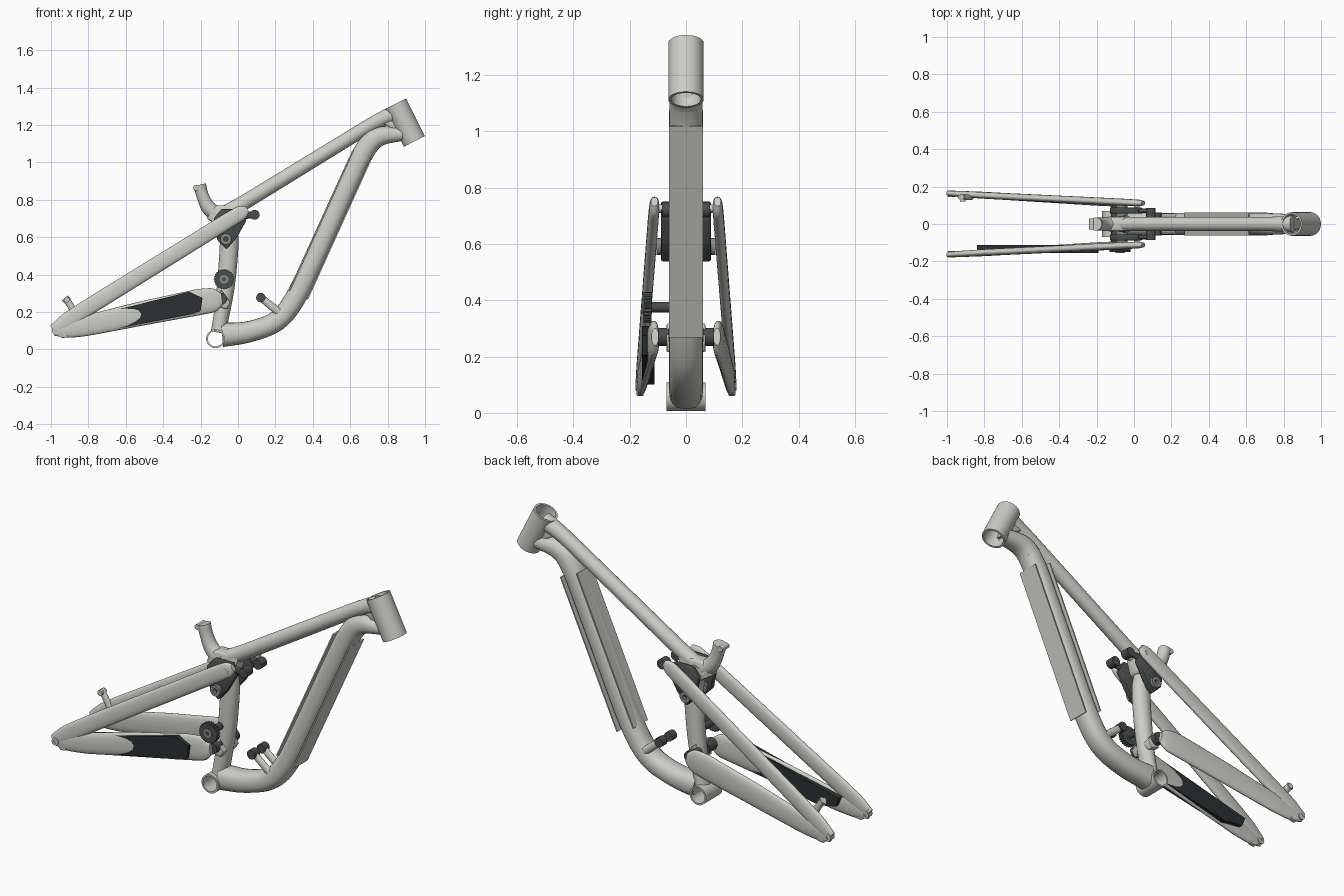
import bpy, bmesh, math
from mathutils import Vector

if "Cube" in bpy.data.objects:
    bpy.data.objects.remove(bpy.data.objects["Cube"])


def material(name, c):
    m = bpy.data.materials.new(name)
    m.diffuse_color = (c[0], c[1], c[2], 1)
    m.use_nodes = True
    m.node_tree.nodes["Principled BSDF"].inputs["Base Color"].default_value = m.diffuse_color
    return m


GREY = material("frame_grey", (0.60, 0.61, 0.57))
DARK = material("dark_rubber", (0.025, 0.03, 0.03))
BLACK = material("dark_metal", (0.07, 0.075, 0.075))
STEEL = material("bolt_grey", (0.25, 0.26, 0.26))


def finish(name, bm, mat):
    bmesh.ops.recalc_face_normals(bm, faces=bm.faces)
    me = bpy.data.meshes.new(name)
    bm.to_mesh(me)
    bm.free()
    ob = bpy.data.objects.new(name, me)
    bpy.context.collection.objects.link(ob)
    me.materials.append(mat)
    bpy.ops.object.select_all(action='DESELECT')
    bpy.context.view_layer.objects.active = ob
    ob.select_set(True)
    bpy.ops.object.shade_smooth_by_angle(angle=math.radians(40))
    return ob


def rounded(pts, reach, steps=6):
    # round each corner of a path whose points also carry their radii
    P = [list(map(float, p)) for p in pts]
    mix = lambda a, b, t: [u + (v - u) * t for u, v in zip(a, b)]
    out = [P[0]]
    for a, b, c in zip(P, P[1:], P[2:]):
        la = math.dist(a[:3], b[:3])
        lc = math.dist(c[:3], b[:3])
        s = mix(b, a, min(0.48, reach / la))
        e = mix(b, c, min(0.48, reach / lc))
        for i in range(steps + 1):
            t = i / steps
            out.append(mix(mix(s, b, t), mix(b, e, t), t))
    return out + [P[-1]]


def tube(name, pts, mat=GREY, reach=0.08, n=24, power=1.0):
    # swept tube; point = x, y, z, radius in side plane, radius across
    path = rounded(pts, reach)
    bm = bmesh.new()
    rings = []
    for i, p in enumerate(path):
        a, b = path[max(i - 1, 0)], path[min(i + 1, len(path) - 1)]
        d = Vector((b[0] - a[0], 0, b[2] - a[2])).normalized()
        nrm = Vector((-d.z, 0, d.x))
        ring = []
        for k in range(n):
            t = 2 * math.pi * k / n
            c, s = math.cos(t), math.sin(t)
            c = math.copysign(abs(c) ** power, c)
            s = math.copysign(abs(s) ** power, s)
            ring.append(bm.verts.new(Vector(p[:3]) + nrm * p[3] * c + Vector((0, p[4] * s, 0))))
        rings.append(ring)
    for r, q in zip(rings, rings[1:]):
        for k in range(n):
            bm.faces.new((r[k], r[(k + 1) % n], q[(k + 1) % n], q[k]))
    bm.faces.new(rings[0])
    bm.faces.new(rings[-1])
    return finish(name, bm, mat)


def rod(name, a, b, r, mat=BLACK, inner=0, n=32, teeth=0):
    # solid or hollow cylinder between two points
    a, b = Vector(a), Vector(b)
    q = (b - a).to_track_quat('Z', 'Y')
    bm = bmesh.new()

    def ring(c, rad, notch=0):
        return [bm.verts.new(c + q @ Vector((math.cos(2 * math.pi * k / n), math.sin(2 * math.pi * k / n), 0))
                             * rad * (1 - notch * (k % 2))) for k in range(n)]
    loops = [ring(a, r, teeth), ring(b, r, teeth)]
    if inner:
        loops += [ring(b, inner), ring(a, inner)]
    pairs = list(zip(loops, loops[1:] + (loops[:1] if inner else [])))
    for u, v in pairs:
        for k in range(n):
            bm.faces.new((u[k], u[(k + 1) % n], v[(k + 1) % n], v[k]))
    if not inner:
        bm.faces.new(loops[0])
        bm.faces.new(loops[1])
    return finish(name, bm, mat)


def plate(name, outline, y0, y1, mat=BLACK, bevel=0.0):
    # side-view outline extruded across the frame
    bm = bmesh.new()
    f = bm.faces.new([bm.verts.new((x, y0, z)) for x, z in outline])
    g = bmesh.ops.extrude_face_region(bm, geom=[f])
    bmesh.ops.translate(bm, vec=(0, y1 - y0, 0), verts=[v for v in g['geom'] if isinstance(v, bmesh.types.BMVert)])
    if bevel:
        bmesh.ops.bevel(bm, geom=bm.edges[:], offset=bevel, segments=2, affect='EDGES', profile=0.5)
    return finish(name, bm, mat)


# head tube and bottom bracket shell, both hollow
rod("head_tube", (0.842, 0, 1.313), (0.943, 0, 1.112), 0.063, GREY, 0.053, 48)
rod("bottom_bracket_shell", (-0.12, -0.07, 0.057), (-0.12, 0.07, 0.057), 0.05, GREY, 0.041, 40)

# front triangle
tube("top_tube", [(-0.13, 0, 0.70, .04, .04), (0.0, 0, 0.765, .04, .038), (0.75, 0, 1.225, .038, .038),
                  (0.85, 0, 1.265, .046, .045)])
tube("down_tube", [(-0.085, 0, 0.078, .065, .06), (0.05, 0, 0.088, .056, .06), (0.22, 0, 0.145, .054, .06),
                   (0.32, 0, 0.29, .056, .06), (0.67, 0, 1.06, .056, .06), (0.74, 0, 1.145, .055, .058),
                   (0.88, 0, 1.15, .035, .05)], reach=0.11, power=0.85)
tube("seat_tube", [(-0.105, 0, 0.09, .04, .05), (-0.085, 0, 0.20, .042, .045), (-0.065, 0, 0.33, .048, .045),
                   (-0.05, 0, 0.5, .05, .045), (-0.045, 0, 0.62, .05, .045), (-0.09, 0, 0.74, .05, .042)])
tube("seat_post_stub", [(-0.07, 0, 0.70, .045, .042), (-0.155, 0, 0.745, .04, .038), (-0.19, 0, 0.82, .032, .033),
                        (-0.205, 0, 0.88, .034, .035)], reach=0.05)
rod("seat_clamp_bolt", (-0.225, -0.03, 0.865), (-0.225, 0.03, 0.865), 0.015, GREY, n=16)
plate("head_gusset", [(0.77, 1.21), (0.86, 1.26), (0.90, 1.14), (0.83, 1.15), (0.81, 1.19)], -0.03, 0.03, GREY, 0.008)
plate("seat_gusset", [(-0.17, 0.70), (-0.12, 0.77), (0.03, 0.77), (0.0, 0.66), (-0.07, 0.64)], -0.038, 0.038, GREY, 0.012)

# flat guards on the two faces of the down tube
d = Vector((0.36, 0.79)).normalized()
m = Vector((-d.y, d.x))
for label, off in (("inner", 0.052), ("outer", -0.055)):
    a, b = Vector((0.325, 0.29)) + m * off, Vector((0.665, 1.04)) + m * off
    plate(label + "_down_tube_guard", [a, b, b + m * 0.007, a + m * 0.007], -0.061, 0.061, GREY)

# swing arm, rocker and mounts on both sides
for side, s in (("near", -1), ("far", 1)):
    tube(side + "_seat_stay", [(0.05, s * .112, 0.75, .018, .012), (0.025, s * .112, 0.735, .040, .018),
                               (-0.05, s * .116, 0.69, .042, .019), (-0.80, s * .153, 0.226, .044, .018),
                               (-0.92, s * .160, 0.148, .044, .017), (-0.99, s * .164, 0.105, .026, .014)],
         reach=0.03, power=0.85)
    tube(side + "_chain_stay", [(-0.985, s * .164, 0.10, .026, .012), (-0.92, s * .160, 0.105, .045, .016),
                                (-0.82, s * .155, 0.125, .055, .018), (-0.50, s * .136, 0.195, .065, .019),
                                (-0.20, s * .118, 0.255, .070, .020), (-0.12, s * .112, 0.265, .064, .018),
                                (-0.085, s * .11, 0.27, .030, .012)], reach=0.03, power=0.85)
    rod(side + "_dropout_bolt", (-0.975, s * .145, 0.10), (-0.975, s * .18, 0.10), 0.02, GREY, 0.009, 20)
    plate(side + "_dropout", [(-0.99, 0.13), (-0.93, 0.13), (-0.91, 0.065), (-0.945, 0.06), (-0.965, 0.08), (-0.99, 0.085)],
          s * .15, s * .175, GREY, 0.003)
    plate(side + "_rocker", [(-0.13, 0.70), (-0.09, 0.75), (0.02, 0.75), (0.045, 0.69), (-0.005, 0.60),
                             (-0.06, 0.535), (-0.11, 0.585)], s * .055, s * .088, BLACK, 0.006)
    rod(side + "_rocker_pivot", (-0.065, s * .04, 0.59), (-0.065, s * .105, 0.59), 0.03, STEEL, 0.012, 24)
    rod(side + "_stay_pivot", (0.015, s * .06, 0.725), (0.015, s * .13, 0.725), 0.015, GREY, n=20)
    # upper shock eye with its link
    tube(side + "_upper_shock_arm", [(0.0, s * .07, 0.715, .022, .012), (0.09, s * .07, 0.72, .017, .012)], BLACK, n=16)
    rod(side + "_upper_shock_bolt", (0.09, s * .035, 0.72), (0.09, s * .085, 0.72), 0.026, BLACK, n=24)
    # lower shock post on the down tube
    tube(side + "_lower_shock_post", [(0.23, s * .04, 0.19, .022, .016), (0.125, s * .04, 0.275, .019, .015)], GREY, n=16)
    rod(side + "_lower_shock_bolt", (0.122, s * .022, 0.277), (0.122, s * .062, 0.277), 0.025, BLACK, n=24)
    rod(side + "_main_pivot_boss", (-0.09, s * .03, 0.27), (-0.09, s * .10, 0.27), 0.032, BLACK, n=24)

# guide wheel on the near side
rod("guide_wheel", (-0.075, -0.15, 0.375), (-0.075, -0.122, 0.375), 0.055, BLACK, n=48, teeth=0.09)
rod("guide_wheel_hub", (-0.075, -0.154, 0.375), (-0.075, -0.12, 0.375), 0.024, STEEL, 0.01, 24)
rod("guide_wheel_axle", (-0.075, -0.13, 0.375), (-0.075, 0.0, 0.375), 0.018, BLACK, n=20)
plate("guide_bracket", [(-0.11, 0.23), (-0.06, 0.215), (-0.04, 0.25), (-0.09, 0.32)], -0.07, 0.07, GREY, 0.006)

# chain protector slab on the near chain stay
plate("chain_protector", [(-0.84, 0.165), (-0.26, 0.308), (-0.19, 0.275), (-0.20, 0.205), (-0.24, 0.19),
                          (-0.70, 0.10), (-0.82, 0.115)], -0.156, -0.112, DARK)

# brake mount on the far side
tube("brake_mount", [(-0.87, 0.143, 0.19, .018, .014), (-0.905, 0.143, 0.25, .018, .014),
                     (-0.925, 0.143, 0.275, .022, .014)], GREY, 0.02, 16)
rod("brake_mount_bolt", (-0.915, 0.12, 0.265), (-0.915, 0.16, 0.265), 0.015, GREY, n=16)
